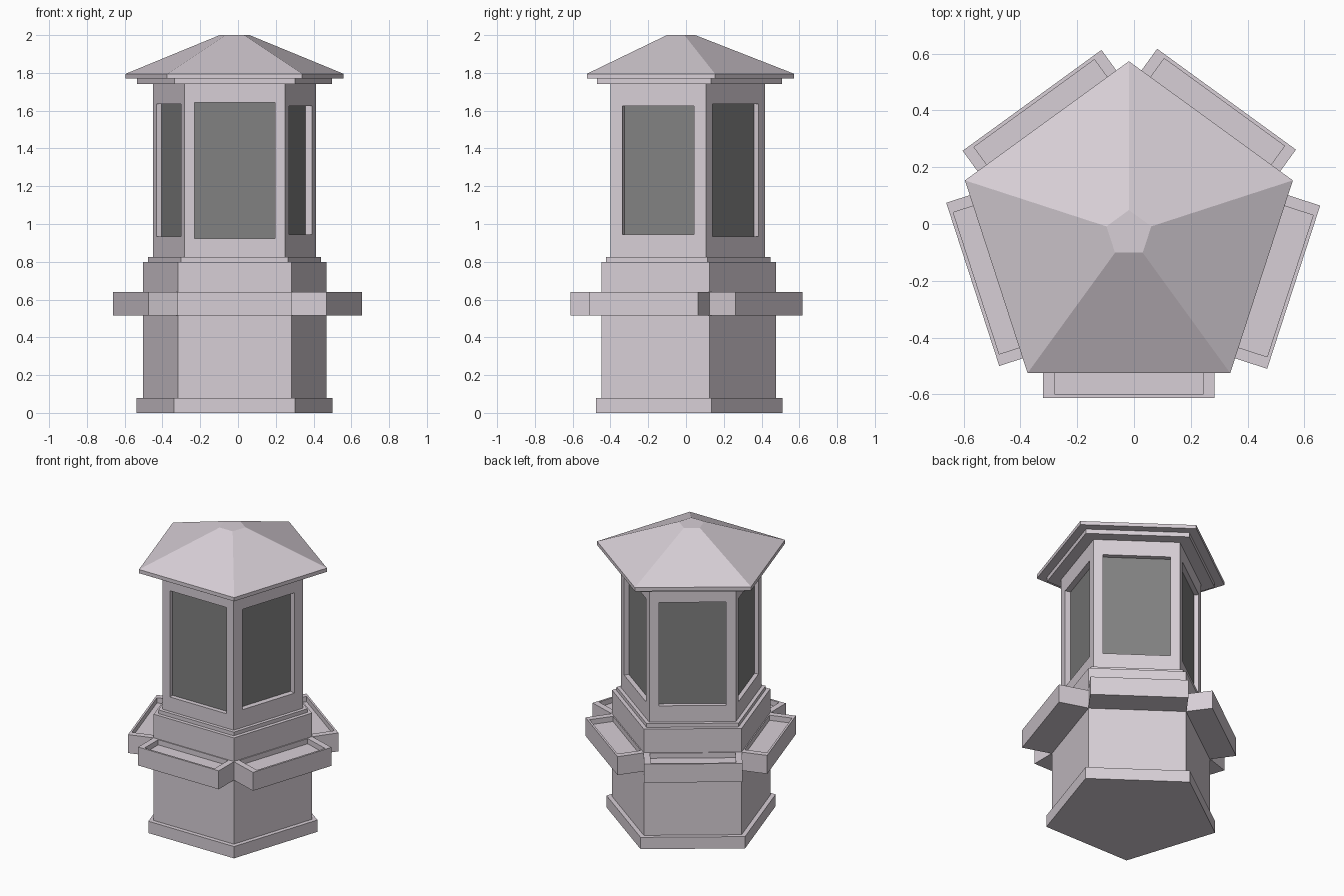
import bpy, bmesh
from math import sin, cos, radians
from mathutils import Vector

if "Cube" in bpy.data.objects:
    bpy.data.objects.remove(bpy.data.objects["Cube"])

CX, CY = -0.018, -0.034
COS36, SIN36 = cos(radians(36)), sin(radians(36))


def material(name, color):
    m = bpy.data.materials.new(name)
    m.diffuse_color = color
    m.use_nodes = True
    m.node_tree.nodes["Principled BSDF"].inputs["Base Color"].default_value = m.diffuse_color
    return m


stone = material("stone", (0.68, 0.62, 0.67, 1))
dark = material("dark_glass", (0.22, 0.22, 0.22, 1))


def loft(bm, rings, cap=True):
    """Bridge successive rings of points, optionally capping both ends."""
    vs = [[bm.verts.new(p) for p in r] for r in rings]
    n = len(vs[0])
    for a, b in zip(vs, vs[1:]):
        for i in range(n):
            j = (i + 1) % n
            bm.faces.new((a[i], a[j], b[j], b[i]))
    if cap:
        bm.faces.new(vs[0][::-1])
        bm.faces.new(vs[-1])


def finish(name, bm, mat, closed=True):
    if closed:
        bmesh.ops.recalc_face_normals(bm, faces=bm.faces[:])
    me = bpy.data.meshes.new(name)
    bm.to_mesh(me)
    bm.free()
    me.materials.append(mat)
    ob = bpy.data.objects.new(name, me)
    bpy.context.collection.objects.link(ob)
    return ob


def pentagon(r, z):
    return [Vector((CX + r * cos(radians(90 + 72 * i)),
                    CY + r * sin(radians(90 + 72 * i)), z)) for i in range(5)]


def stack(name, *profile):
    bm = bmesh.new()
    loft(bm, [pentagon(r, z) for r, z in profile])
    finish(name, bm, stone)


def side_point(angle, out, along, z):
    """Point given by distance out from the axis and along one side."""
    a = radians(angle)
    return Vector((CX + out * cos(a) - along * sin(a),
                   CY + out * sin(a) + along * cos(a), z))


def upright(angle, out, half, z0, z1):
    return [side_point(angle, out, s, z) for s, z in
            ((-half, z0), (half, z0), (half, z1), (-half, z1))]


def flat(angle, o0, o1, half, z):
    return [side_point(angle, o, s, z) for o, s in
            ((o0, -half), (o1, -half), (o1, half), (o0, half))]


# Five-sided plinth, pedestal, mouldings and roof
stack("plinth", (0.546, 0), (0.546, 0.08))
stack("pedestal", (0.511, 0.08), (0.511, 0.80))
stack("sill_moulding", (0.481, 0.80), (0.481, 0.825))
stack("cornice", (0.542, 1.74), (0.542, 1.77))
stack("roof", (0.607, 1.77), (0.607, 1.795), (0.083, 2.0))

# side: angle, window half width, window bottom, window top, recess, planter reach
sides = {
    "front": (-90, 0.213, 0.922, 1.642, 0.03, 0.578),
    "right": (-18, 0.20, 0.945, 1.625, 0.037, 0.61),
    "back_right": (54, 0.208, 0.935, 1.635, 0.031, 0.585),
    "back_left": (126, 0.206, 0.935, 1.635, 0.03, 0.58),
    "left": (198, 0.21, 0.935, 1.635, 0.027, 0.578),
}
R = 0.453
walls = bmesh.new()
for name, (ang, half, z0, z1, rec, reach) in sides.items():
    ap = R * COS36
    # Wall frame with window reveal
    loft(walls, [upright(ang, ap, R * SIN36, 0.825, 1.74),
                 upright(ang, ap, half, z0, z1),
                 upright(ang, ap - rec, half, z0, z1)], cap=False)
    # Window pane
    bm = bmesh.new()
    loft(bm, [upright(ang, ap - rec, half, z0, z1),
              upright(ang, ap - rec - 0.01, half, z0, z1)])
    finish(name + "_window", bm, dark)
    # Planter tray hung on the pedestal
    bm = bmesh.new()
    loft(bm, [flat(ang, 0.405, reach, 0.302, 0.515),
              flat(ang, 0.405, reach, 0.302, 0.64),
              flat(ang, 0.42, reach - 0.013, 0.262, 0.64),
              flat(ang, 0.42, reach - 0.013, 0.262, 0.605)])
    finish(name + "_planter", bm, stone)
bmesh.ops.remove_doubles(walls, verts=walls.verts[:], dist=0.0005)
finish("window_walls", walls, stone, closed=False)
